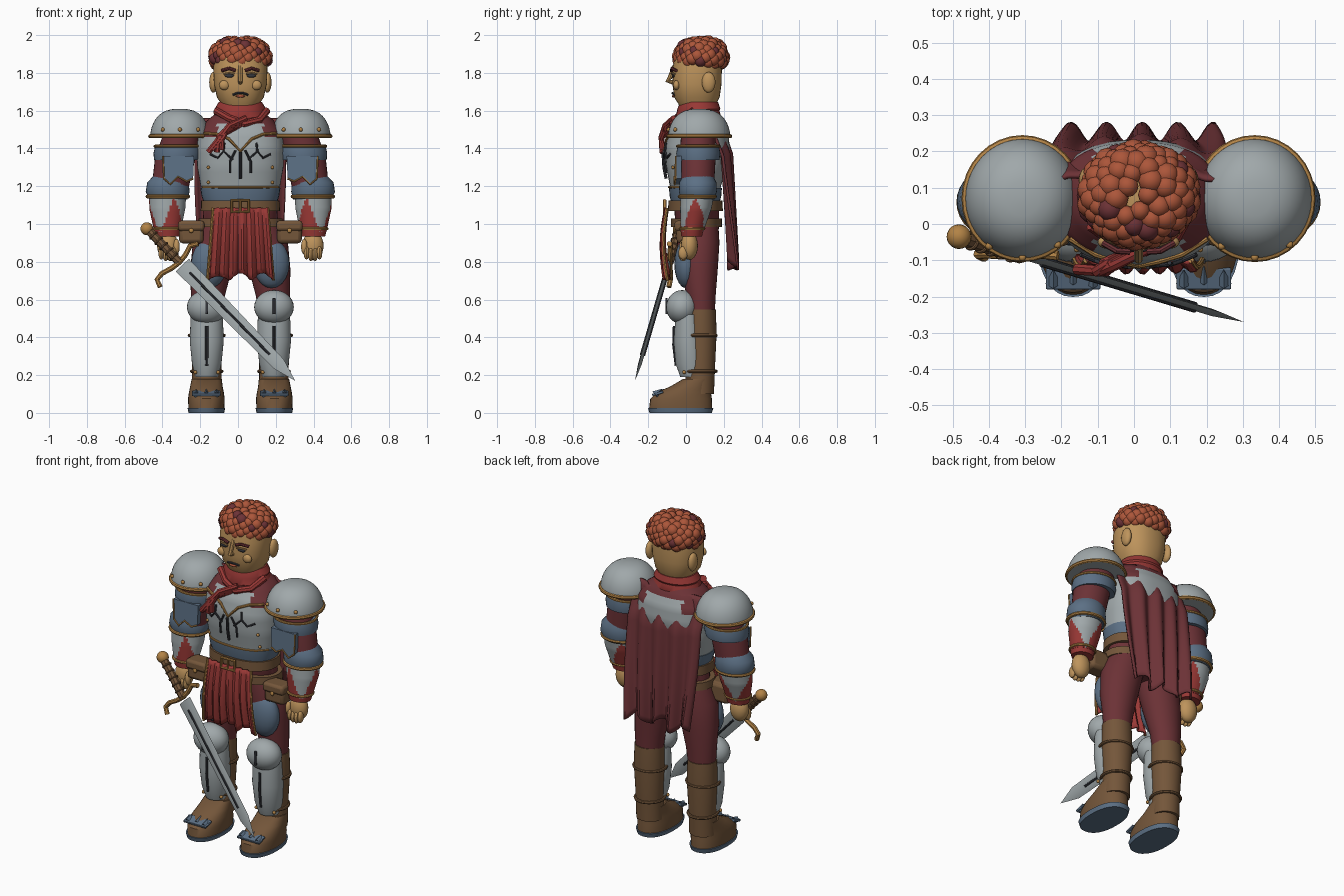
import bpy, bmesh, math, random
from mathutils import Vector, Matrix

if "Cube" in bpy.data.objects:
    bpy.data.objects.remove(bpy.data.objects["Cube"])

random.seed(4)
PALETTE = {"steel": (160, 168, 170), "blue_steel": (92, 112, 133), "maroon": (108, 50, 54),
           "red": (152, 56, 53), "gold": (178, 131, 70), "leather": (116, 86, 58),
           "skin": (190, 148, 92), "hair_rust": (172, 86, 58), "charcoal": (54, 56, 62)}
MATS = {}
for key, rgb in PALETTE.items():
    MATS[key] = bpy.data.materials.new(key)
    MATS[key].diffuse_color = [((c / 255 + .055) / 1.055) ** 2.4 for c in rgb] + [1]


def add(name, bm, *mats):
    bmesh.ops.recalc_face_normals(bm, faces=bm.faces)
    me = bpy.data.meshes.new(name)
    bm.to_mesh(me)
    bm.free()
    for m in mats:
        me.materials.append(MATS[m])
    ob = bpy.data.objects.new(name, me)
    bpy.context.collection.objects.link(ob)
    return ob


def loft(name, rings, *mats, n=32, p=2.0, sub=1, rule=None):
    """Stack of ellipses (cx, cy, z, rx, ry), capped."""
    rs = [[a + (b - a) * k / sub for a, b in zip(r, q)]
          for r, q in zip(rings, rings[1:]) for k in range(sub)] + [rings[-1]]
    bm = bmesh.new()
    rows = []
    for cx, cy, z, rx, ry in rs:
        row = []
        for i in range(n):
            c, s = math.cos(2 * math.pi * i / n), math.sin(2 * math.pi * i / n)
            row.append(bm.verts.new((cx + rx * math.copysign(abs(c) ** (2 / p), c),
                                     cy + ry * math.copysign(abs(s) ** (2 / p), s), z)))
        rows.append(row)
    for a, b in zip(rows, rows[1:]):
        for i in range(n):
            j = (i + 1) % n
            bm.faces.new((a[i], a[j], b[j], b[i]))
    bm.faces.new(rows[0])
    bm.faces.new(rows[-1])
    if rule:
        for f in bm.faces:
            f.material_index = rule(f.calc_center_median())
    return add(name, bm, *mats)


def ball(name, loc, scale, mat, seg=20):
    bm = bmesh.new()
    bmesh.ops.create_uvsphere(bm, u_segments=seg, v_segments=seg // 2, radius=1,
                              matrix=Matrix.Translation(loc) @ Matrix.Diagonal((*scale, 1)))
    return add(name, bm, mat)


def box(name, loc, size, mat, rot=(0, 0, 0), bevel=.008):
    bm = bmesh.new()
    bmesh.ops.create_cube(bm, size=1, matrix=Matrix.Diagonal((*size, 1)))
    ob = add(name, bm, mat)
    ob.location, ob.rotation_euler = loc, rot
    if bevel:
        mod = ob.modifiers.new("bevel", "BEVEL")
        mod.width, mod.segments = bevel, 2
    return ob


def tube(name, pts, r, mat, closed=False):
    cu = bpy.data.curves.new(name, "CURVE")
    cu.dimensions, cu.bevel_depth, cu.bevel_resolution, cu.use_fill_caps = "3D", r, 2, True
    sp = cu.splines.new("POLY")
    sp.points.add(len(pts) - 1)
    for q, co in zip(sp.points, pts):
        q.co = (*co, 1)
    sp.use_cyclic_u = closed
    tmp = bpy.data.objects.new(name, cu)
    bpy.context.collection.objects.link(tmp)
    me = bpy.data.meshes.new_from_object(tmp.evaluated_get(bpy.context.evaluated_depsgraph_get()))
    bpy.data.objects.remove(tmp)
    me.materials.clear()
    me.materials.append(MATS[mat])
    bpy.context.collection.objects.link(bpy.data.objects.new(name, me))


def ring(name, cx, cy, z, rx, ry, r, mat):
    tube(name, [(cx + rx * math.cos(a * math.pi / 16), cy + ry * math.sin(a * math.pi / 16), z)
                for a in range(32)], r, mat, True)


def sheet(name, nu, nv, f, mat, thick):
    bm = bmesh.new()
    g = [[bm.verts.new(f(i / nu, j / nv)) for j in range(nv + 1)] for i in range(nu + 1)]
    for i in range(nu):
        for j in range(nv):
            bm.faces.new((g[i][j], g[i + 1][j], g[i + 1][j + 1], g[i][j + 1]))
    mod = add(name, bm, mat).modifiers.new("thickness", "SOLIDIFY")
    mod.thickness, mod.offset = thick, 0


# --- torso ---
CHEST = [(0, .05, 1.13, .195, .125), (0, .05, 1.2, .21, .135), (0, .055, 1.3, .228, .16),
         (0, .06, 1.4, .232, .172), (0, .065, 1.48, .225, .16), (0, .07, 1.55, .175, .125), (0, .07, 1.6, .11, .09)]


def chest(x, z, out=.004):
    """Point on the front of the breastplate."""
    for a, b in zip(CHEST, CHEST[1:]):
        if a[2] <= z <= b[2]:
            _, cy, _, rx, ry = [p + (q - p) * (z - a[2]) / (b[2] - a[2]) for p, q in zip(a, b)]
            return (x, cy - ry * max(0, 1 - abs(x / rx) ** 2.4) ** (1 / 2.4) - out, z)


loft("breastplate", CHEST, "steel", "maroon", n=48, p=2.4, sub=4,
     rule=lambda c: int(c.z > 1.53 or (c.z > 1.47 and abs(c.x) > .12)))
loft("waist_plates", [(0, .05, 1.1, .19, .125), (0, .05, 1.15, .206, .137), (0, .05, 1.19, .212, .14)], "blue_steel", p=2.4)
loft("pelvis", [(0, .06, .9, .12, .09), (0, .06, .98, .2, .115), (0, .055, 1.12, .195, .12)], "maroon")
loft("belt", [(0, .05, 1.07, .21, .145), (0, .05, 1.125, .208, .143)], "leather", p=2.3)
loft("hip_belt", [(0, .055, .985, .225, .135), (0, .055, 1.03, .222, .135)], "leather", p=2.3)
tube("neck_trim", [chest(x, z) for x, z in ((-.19, 1.48), (-.12, 1.475), (-.06, 1.45), (0, 1.385),
                                          (.06, 1.45), (.12, 1.475), (.19, 1.48))], .008, "gold")
tube("chest_bottom_trim", [chest(x / 20, 1.195, .006) for x in range(-4, 5)], .006, "gold")
tube("chest_ridge", [chest(0, z, .012) for z in (1.24, 1.3, 1.38)], .008, "charcoal")
for s in (-1, 1):
    for k, path in enumerate((((.04, 1.34), (.09, 1.385), (.12, 1.35), (.16, 1.37)), ((.09, 1.385), (.085, 1.43)),
                              ((.025, 1.39), (.055, 1.33), (.055, 1.27)))):
        tube(f"chest_branch_{k}", [chest(s * x, z, .008) for x, z in path], .006, "charcoal")
    for z in (1.22, 1.3):
        ball("chest_rivet", chest(s * .17, z), (.009,) * 3, "gold", 10)
# buckle frame
tube("buckle", [(-.045, -.113, 1.065), (.045, -.113, 1.065), (.045, -.113, 1.125), (-.045, -.113, 1.125)], .009, "gold", True)
tube("buckle_pin", [(0, -.115, 1.13), (0, -.115, 1.06)], .006, "gold")


# --- cloth ---
def tabard(u, v):
    x = (u - .5) * (.29 + .06 * v)
    bottom = .7 + .04 * abs(math.sin(u * 9.4)) * (1 if u > .3 else .6)
    return (x, -.105 - .02 * math.sin(v * 3.1) + .25 * x * x + .013 * math.sin(u * 44) * (.4 + v * .6), 1.085 + (bottom - 1.085) * v)


def cape(u, v):
    x = (u - .5) * (.47 - .05 * v + .03 * math.sin(v * 3.1))
    z = 1.56 + (.785 + .03 * math.sin(u * 17) - 1.56) * v
    y = .17 + .055 * min(1, v * 4) + .025 * v - 1.2 * x * x * (1 - v) + (.008 + .018 * v) * math.sin(u * 27)
    return (x, y, z)


sheet("tabard", 44, 12, tabard, "red", .012)
sheet("cape", 48, 24, cape, "maroon", .012)
for u in (0, 1):
    tube("tabard_trim", [tabard(u, v / 8) for v in range(9)], .008, "gold")
loft("scarf", [(0, .07, 1.49, .12, .1), (0, .065, 1.52, .15, .125), (0, .065, 1.555, .14, .118), (0, .065, 1.565, .145, .122),
               (0, .065, 1.6, .132, .112), (0, .068, 1.61, .136, .114), (0, .07, 1.645, .115, .1)], "red")
tube("scarf_fold", [(-.13, .0, 1.6), (-.06, -.05, 1.56), (.02, -.07, 1.53), (.1, -.035, 1.55), (.14, .04, 1.6)], .02, "red")
for k in range(4):
    tube("scarf_tail", [(.03 - .01 * k, -.065, 1.56 - .012 * k), (-.06 - .012 * k, -.11, 1.52 - .015 * k),
                        (-.105 - .005 * k + .02 * (k % 2), -.13, 1.46), (-.17 + .023 * k, -.125, 1.38 + .012 * (k % 2))], .016, "red")

# --- head ---
loft("head", [(0, .06, 1.58, .08, .08), (0, .06, 1.635, .1, .1), (0, .058, 1.67, .124, .12), (0, .058, 1.74, .14, .13),
              (0, .06, 1.83, .144, .13), (0, .065, 1.91, .13, .12), (0, .07, 1.95, .07, .07)], "skin", p=2.3)
tube("nose", [(0, -.062, 1.835), (0, -.085, 1.775), (0, -.098, 1.757), (0, -.07, 1.75)], .012, "skin")
tube("mouth", [(-.04, -.06, 1.684), (-.015, -.071, 1.693), (.015, -.071, 1.693), (.04, -.06, 1.684)], .006, "charcoal")
ball("lower_lip", (0, -.064, 1.677), (.026, .01, .008), "hair_rust", 12)
for s in (-1, 1):
    ball("ear", (s * .143, .12, 1.75), (.022, .036, .055), "skin")
    ball("cheek", (s * .085, -.05, 1.735), (.028, .018, .026), "skin")
    tube("eyebrow", [(s * .025, -.076, 1.812), (s * .06, -.074, 1.824), (s * .098, -.052, 1.812)], .009, "maroon")
    ball("eye", (s * .058, -.067, 1.786), (.026, .008, .011), "charcoal", 12)
    tube("eyelid", [(s * .03, -.076, 1.795), (s * .06, -.075, 1.8), (s * .088, -.06, 1.793)], .005, "skin")

# curls spread over the scalp
bm = bmesh.new()
for k in range(110):
    h = 1 - 1.5 * (k + .5) / 110
    a, w = k * 2.39996, math.sqrt(1 - h * h) ** .75
    if h < -.3 and math.sin(a) < -.2:
        continue
    r = random.uniform(.027, .036)
    v = bmesh.ops.create_uvsphere(bm, u_segments=12, v_segments=8, radius=r, matrix=Matrix.Translation(
        (.139 * w * math.cos(a), .08 + .12 * w * math.sin(a), 1.885 + .083 * h)))["verts"]
    if random.random() < .1:
        for f in {f for q in v for f in q.link_faces}:
            f.material_index = 1
add("curly_hair", bm, "hair_rust", "maroon")

for s in (-1, 1):
    # --- arms ---
    loft("sleeve", [(s * .3, .065, 1.5, .1, .09), (s * .345, .062, 1.35, .107, .095), (s * .38, .06, 1.14, .095, .085)], "maroon")
    loft("pauldron", [(s * .32, .07, 1.455 + .155 * math.sin(t), .158 * math.cos(t) ** .75, .165 * math.cos(t) ** .75)
                      for t in (i * 1.55 / 9 for i in range(10))], "steel", n=40)
    ring("pauldron_rim", s * .32, .07, 1.465, .157, .164, .011, "gold")
    for a in (-2.2, -1.57, -.9):
        ball("pauldron_rivet", (s * .32 + .155 * math.cos(a), .07 + .162 * math.sin(a), 1.5), (.011,) * 3, "gold", 10)
    loft("arm_band", [(s * .335, .065, 1.34, .122, .112), (s * .332, .065, 1.375, .128, .117), (s * .33, .065, 1.41, .122, .11)], "blue_steel")
    ring("arm_band_rim", s * .33, .065, 1.412, .122, .11, .008, "gold")
    outline = [(.245, 1.36), (.41, 1.36), (.405, 1.24), (.37, 1.21), (.33, 1.25), (.285, 1.225), (.25, 1.24)]
    bm = bmesh.new()
    face = bm.faces.new([bm.verts.new((s * x, -.06 + 1.2 * (x - .33) ** 2, z)) for x, z in outline])
    ext = bmesh.ops.extrude_face_region(bm, geom=[face])["geom"]
    bmesh.ops.translate(bm, verts=[v for v in ext if isinstance(v, bmesh.types.BMVert)], vec=(0, .03, 0))
    add("arm_plate", bm, "blue_steel")
    tube("arm_plate_trim", [(s * x, -.062 + 1.2 * (x - .33) ** 2, z) for x, z in outline[1:]], .005, "gold")
    loft("elbow_guard", [(s * .38, .063, 1.13, .1, .088), (s * .385, .063, 1.17, .116, .1), (s * .383, .063, 1.22, .11, .098),
                         (s * .375, .063, 1.255, .085, .08)], "blue_steel")
    ring("elbow_rim", s * .384, .06, 1.145, .108, .094, .01, "gold")
    loft("forearm", [(s * .385, .06, 1.15, .098, .088), (s * .387, .052, 1.08, .095, .083), (s * .386, .032, .96, .07, .06)],
         "steel", "red", n=48, sub=8, rule=lambda c: int(c.z < .97 + .17 * (1 - abs(
             (math.atan2(c.y - .045, abs(c.x) - .386) + 1.0) % 2.094 - 1.047) / .9)))
    loft("cuff", [(s * .385, .03, .935, .064, .055), (s * .386, .032, .975, .073, .062)], "red")
    ring("cuff_rim", s * .386, .032, .975, .073, .063, .008, "gold")
    ball("palm", (s * .385, .018, .885), (.056, .045, .075), "skin")
    for k in range(4):
        ball("finger", (s * (.35 + .023 * k), -.015, .835 + .008 * abs(k - 1.5)), (.015, .026, .036), "skin", 12)
    ball("thumb", (s * .338, -.015, .88), (.017, .02, .042), "skin", 12)

    # --- hips and legs ---
    box("pouch", (s * .26, .0, .955), (.13, .1, .115), "leather", bevel=.02)
    box("pouch_flap", (s * .26, -.008, .99), (.138, .105, .055), "leather", bevel=.015)
    ball("pouch_stud", (s * .26, -.062, .965), (.013, .008, .013), "gold", 10)
    loft("thigh", [(s * .1, .065, 1.02, .1, .105), (s * .13, .065, .9, .122, .112), (s * .155, .07, .76, .11, .098),
                   (s * .172, .08, .62, .09, .077), (s * .178, .08, .48, .075, .07)], "maroon")
    ball("thigh_plate", (s * .165, .0, .79), (.095, .062, .13), "blue_steel")
    ball("knee_cap", (s * .178, -.02, .56), (.105, .085, .09), "steel", 28)
    box("knee_slot", (s * .178, -.103, .565), (.014, .012, .085), "charcoal", bevel=.003)
    loft("boot_shaft", [(s * .178, .07, .1, .078, .078), (s * .178, .078, .25, .078, .076), (s * .178, .08, .42, .088, .082),
                        (s * .178, .08, .548, .084, .078)], "leather")
    loft("greave", [(s * .178, .035, .19, .06, .065), (s * .178, .025, .26, .078, .08), (s * .178, .015, .38, .09, .08),
                    (s * .178, .01, .52, .085, .065)], "steel")
    tube("greave_slot", [(s * .178, y, z) for y, z in ((-.052, .25), (-.065, .36), (-.062, .46))], .008, "charcoal")
    for z, rx in ((.22, .08), (.41, .092)):
        ring("boot_strap", s * .178, .072, z, rx, .087, .009, "leather")
    for q in (-1, 1):
        ball("greave_rivet", (s * .178 + q * .06, -.01, .215), (.01,) * 3, "gold", 10)
    loft("sole", [(s * .18, -.028, 0, .094, .165), (s * .18, -.028, .026, .1, .173)], "blue_steel", p=2.3)
    loft("boot_foot", [(s * .18, -.028, .026, .095, .167), (s * .18, -.026, .075, .097, .163), (s * .18, -.01, .11, .092, .142),
                       (s * .18, .025, .14, .086, .108), (s * .178, .065, .18, .08, .08)], "leather", p=2.2)
    box("toe_plate", (s * .18, -.15, .103), (.15, .06, .014), "blue_steel", (.3, 0, 0), .003)
    for q in (-1, 0, 1):
        bm = bmesh.new()
        bmesh.ops.create_cone(bm, segments=4, radius1=.022, radius2=0, depth=.05, cap_ends=True,
                              matrix=Matrix.Translation((s * .18 + q * .055, -.135 - .01 * abs(q), .112)) @ Matrix.Rotation(-.9, 4, "X"))
        add("toe_spike", bm, "blue_steel")

# --- sword ---
POMMEL, TIP = Vector((-.495, -.035, .975)), Vector((.29, -.27, .17))
D = (TIP - POMMEL).normalized()
W = Vector((1, 0, 1))
W = (W - D * W.dot(D)).normalized()
N = D.cross(W)
if N.y > 0:
    N = -N
L = (TIP - POMMEL).length
bm = bmesh.new()
rows = [[bm.verts.new(POMMEL + D * L * t + o) for o in (W * h, N * .01, -W * h, -N * .01)]
        for t, h in ((.24, .048), (.6, .041), (.89, .036))]
point = bm.verts.new(TIP)
bm.faces.new(rows[0])
for i in range(4):
    j = (i + 1) % 4
    for a, b in zip(rows, rows[1:]):
        bm.faces.new((a[i], a[j], b[j], b[i]))
    bm.faces.new((rows[2][i], rows[2][j], point))
add("sword_blade", bm, "steel")
for q in (-1, 1):
    tube("blade_groove", [POMMEL + D * L * t + N * q * .008 for t in (.29, .83)], .007, "charcoal")
tube("sword_grip", [POMMEL + D * L * t for t in (.02, .22)], .023, "leather")
for k in range(5):
    c = POMMEL + D * L * (.045 + .035 * k)
    tube("grip_wrap", [c + (W * math.cos(a) + N * math.sin(a)) * .023 for a in (i * math.pi / 6 for i in range(12))], .006, "leather", True)
ball("pommel", POMMEL, (.034,) * 3, "gold")
tube("cross_guard", [POMMEL + D * L * t + W * w for t, w in ((.24, -.165), (.205, -.15), (.2, -.11), (.215, -.05), (.22, 0),
                                                           (.215, .05), (.2, .1), (.22, .14))], .014, "gold")

# small offset that balances the sword arm, then smooth shading
bpy.ops.object.select_all(action="DESELECT")
for ob in bpy.context.scene.objects:
    ob.location.x += .0125
    ob.select_set(True)
    bpy.context.view_layer.objects.active = ob
bpy.ops.object.shade_smooth_by_angle(angle=math.radians(38))

for m in bpy.data.materials:
    if m.users and not m.is_grease_pencil:
        m.use_nodes = True
        m.node_tree.nodes["Principled BSDF"].inputs["Base Color"].default_value = m.diffuse_color
